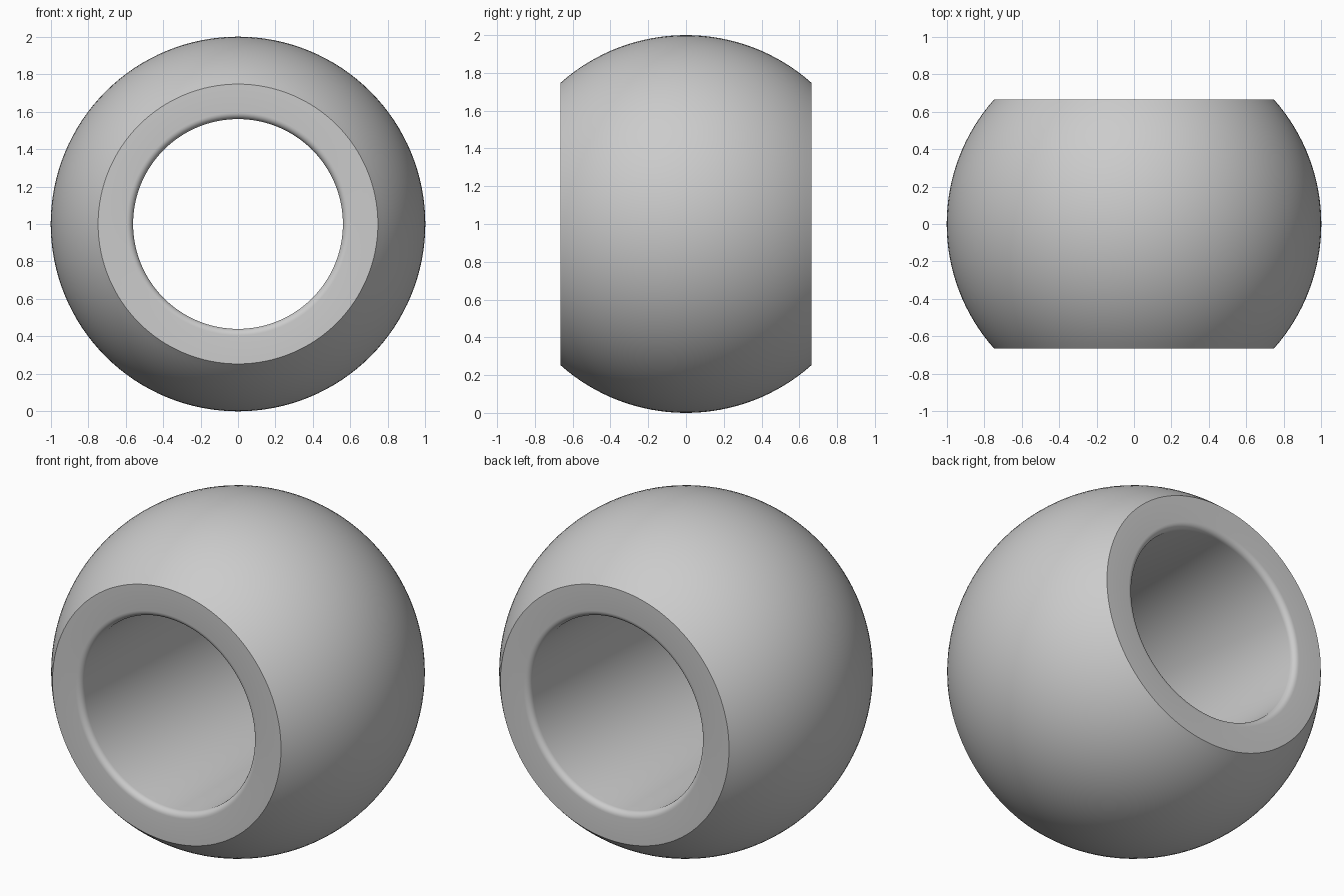
import bpy, bmesh
from math import sin, cos, pi, asin, sqrt, radians
from mathutils import Matrix, Vector

if "Cube" in bpy.data.objects:
    bpy.data.objects.remove(bpy.data.objects["Cube"], do_unlink=True)

RADIUS = 1.0       # ball
HALF_WIDTH = 0.665  # flat end faces
BORE = 0.56        # through hole
LIP = 0.035        # rounded edge of the hole
SEGMENTS = 128

# Plain grey
grey = bpy.data.materials.new("grey")
grey.use_nodes = True
grey.diffuse_color = (0.6, 0.6, 0.6, 1)
grey.node_tree.nodes["Principled BSDF"].inputs["Base Color"].default_value = grey.diffuse_color

# Closed cross-section as (radius, y): outer arc, then rounded bore edges
limit = asin(HALF_WIDTH / RADIUS)
profile = []
for i in range(33):
    a = -limit + 2 * limit * i / 32
    profile.append((RADIUS * cos(a), RADIUS * sin(a)))
lip = []
for i in range(7):
    a = pi / 2 * i / 6
    lip.append((BORE + LIP - LIP * sin(a), HALF_WIDTH - LIP + LIP * cos(a)))
profile += lip + [(r, -y) for r, y in reversed(lip)]

# Turn the cross-section around the y axis
bm = bmesh.new()
rings = []
for s in range(SEGMENTS):
    t = 2 * pi * s / SEGMENTS
    rings.append([bm.verts.new((r * cos(t), y, RADIUS + r * sin(t))) for r, y in profile])
count = len(profile)
for s in range(SEGMENTS):
    a, b = rings[s], rings[(s + 1) % SEGMENTS]
    for i in range(count):
        j = (i + 1) % count
        bm.faces.new((a[i], a[j], b[j], b[i]))
bmesh.ops.recalc_face_normals(bm, faces=bm.faces)

mesh = bpy.data.meshes.new("drilled_ball")
bm.to_mesh(mesh)
bm.free()
mesh.materials.append(grey)
ball = bpy.data.objects.new("drilled_ball", mesh)
bpy.context.collection.objects.link(ball)

# Smooth surfaces with a crisp outer rim
bpy.ops.object.select_all(action="DESELECT")
ball.select_set(True)
bpy.context.view_layer.objects.active = ball
bpy.ops.object.shade_smooth_by_angle(angle=radians(30))
